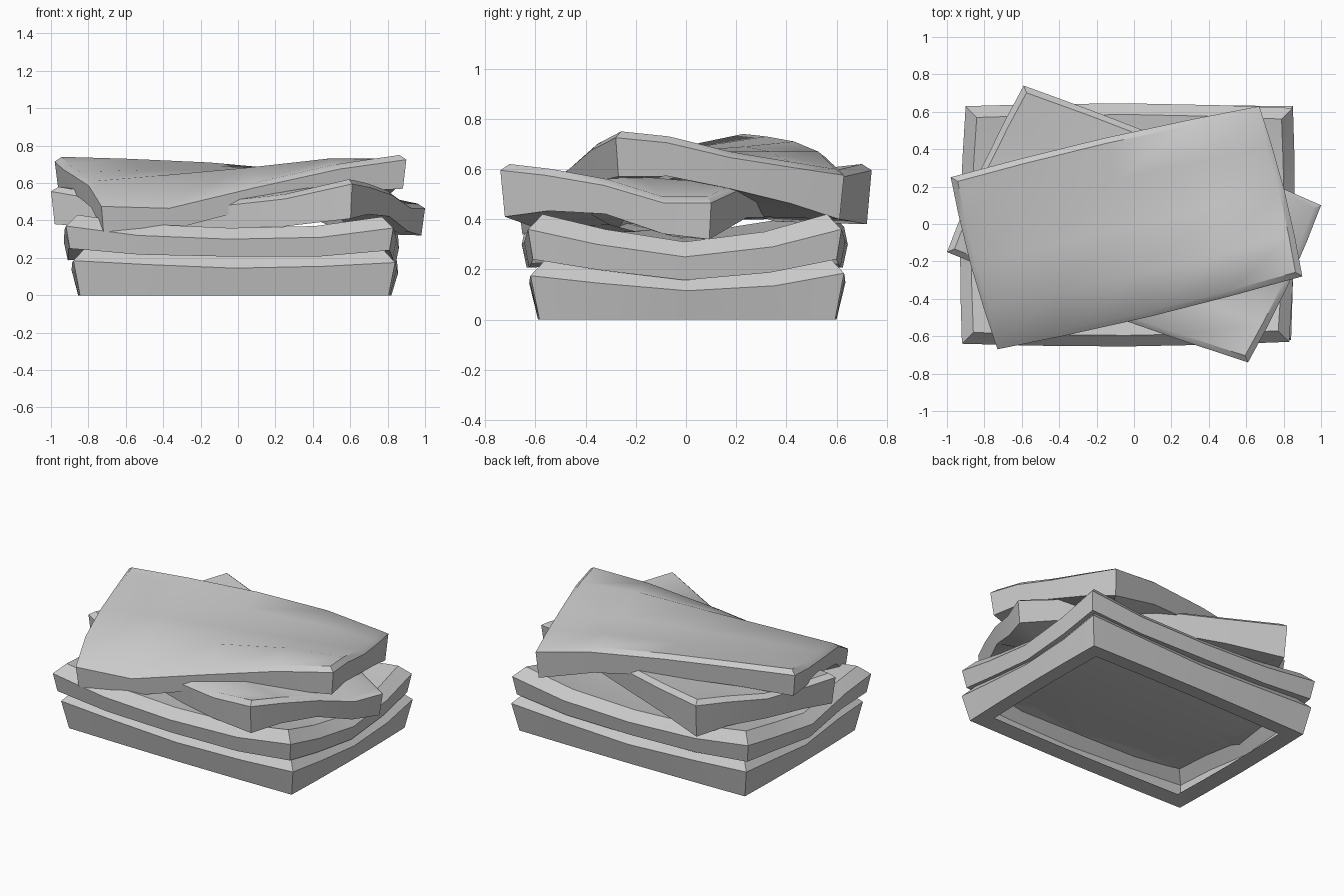
import bpy, bmesh, math
from mathutils import Vector

if "Cube" in bpy.data.objects:
    bpy.data.objects.remove(bpy.data.objects["Cube"])

STEPS = [0.0, 0.22, 0.5, 0.78, 1.0]
N = len(STEPS)
# border of the grid, counter-clockwise from the front-left corner
BORDER = ([(i, 0) for i in range(N - 1)] + [(N - 1, j) for j in range(N - 1)]
          + [(i, N - 1) for i in range(N - 1, 0, -1)] + [(0, j) for j in range(N - 1, 0, -1)])


def folded_slab(name, corners, heights, thick, pinch, chamfer, drop, bulge, tuck, lip):
    """Sagging slab: corners A,B,C,D run front-left, front-right, back-right,
    back-left; heights are rows from front to back; thick holds the four
    corner thicknesses (None = flat open base on z = 0), pinch thins mid-edges."""
    a, b, c, d = [Vector(p) for p in corners]
    lu, lv = (b - a).length, (d - a).length

    def blend(q, u, v):
        return (q[0] * (1 - u) + q[1] * u) * (1 - v) + (q[3] * (1 - u) + q[2] * u) * v

    def place(i, j, inset):
        u0, v0 = STEPS[i], STEPS[j]
        u = 0.5 + (u0 - 0.5) * (1 - 2 * inset / lu)
        v = 0.5 + (v0 - 0.5) * (1 - 2 * inset / lv)
        # edges bow outward between the pointed corners
        v += bulge / lv * (2 * v0 - 1) * math.sin(math.pi * u0)
        u += bulge / lu * (2 * u0 - 1) * math.sin(math.pi * v0)
        return blend((a, b, c, d), u, v)

    bm = bmesh.new()
    grid = [[bm.verts.new((*place(i, j, chamfer), heights[j][i]))
             for i in range(N)] for j in range(N)]
    for j in range(N - 1):
        for i in range(N - 1):
            bm.faces.new((grid[j][i], grid[j][i + 1], grid[j + 1][i + 1], grid[j + 1][i]))

    def base(i, j):
        if thick is None:
            return 0.0
        u, v = STEPS[i], STEPS[j]
        thin = 1 - pinch * max(math.sin(math.pi * u), math.sin(math.pi * v))
        return heights[j][i] - blend(thick, u, v) * thin

    # chamfer edge, lower edge, then the turned-under lip
    rings = [[grid[j][i] for i, j in BORDER]]
    rings.append([bm.verts.new((*place(i, j, 0), heights[j][i] - drop)) for i, j in BORDER])
    rings.append([bm.verts.new((*place(i, j, tuck), base(i, j))) for i, j in BORDER])
    rings.append([bm.verts.new((*place(i, j, lip), base(i, j) + 0.01)) for i, j in BORDER])
    for up, low in zip(rings, rings[1:]):
        for k in range(len(up)):
            m = (k + 1) % len(up)
            bm.faces.new((up[k], low[k], low[m], up[m]))

    mesh = bpy.data.meshes.new(name)
    bm.to_mesh(mesh)
    bm.free()
    ob = bpy.data.objects.new(name, mesh)
    bpy.context.collection.objects.link(ob)
    bpy.ops.object.select_all(action='DESELECT')
    ob.select_set(True)
    bpy.context.view_layer.objects.active = ob
    bpy.ops.object.shade_smooth_by_angle(angle=math.radians(40))
    return ob


# bottom slab, open underneath inside a narrow lip
folded_slab("bottom_slab",
            [(-0.88, -0.61), (0.84, -0.62), (0.85, 0.63), (-0.88, 0.62)],
            [[0.25, 0.23, 0.21, 0.22, 0.24],
             [0.24, 0.21, 0.19, 0.20, 0.21],
             [0.20, 0.19, 0.18, 0.18, 0.18],
             [0.23, 0.20, 0.19, 0.20, 0.20],
             [0.25, 0.23, 0.21, 0.23, 0.25]],
            None, 0, 0.06, 0.065, 0.01, 0.035, 0.14)

# second slab with upturned ends
folded_slab("lower_middle_slab",
            [(-0.92, -0.64), (0.83, -0.63), (0.85, 0.62), (-0.90, 0.63)],
            [[0.43, 0.38, 0.36, 0.37, 0.42],
             [0.41, 0.35, 0.33, 0.34, 0.36],
             [0.34, 0.32, 0.30, 0.31, 0.31],
             [0.39, 0.34, 0.32, 0.33, 0.35],
             [0.43, 0.38, 0.36, 0.37, 0.42]],
            (0.18, 0.18, 0.18, 0.18), 0.15, 0.06, 0.06, 0.02, 0.02, 0.25)

# third slab, turned clockwise
folded_slab("upper_middle_slab",
            [(-1.0, -0.15), (0.61, -0.74), (1.0, 0.10), (-0.59, 0.74)],
            [[0.58, 0.52, 0.49, 0.54, 0.62],
             [0.57, 0.54, 0.54, 0.57, 0.60],
             [0.56, 0.55, 0.55, 0.57, 0.56],
             [0.60, 0.57, 0.56, 0.55, 0.49],
             [0.62, 0.59, 0.56, 0.56, 0.49]],
            (0.20, 0.21, 0.17, 0.24), 0.27, 0.03, 0.025, 0.02, 0.015, 0.3)

# top slab, turned the other way, two corners drooping
folded_slab("top_slab",
            [(-0.73, -0.67), (0.90, -0.28), (0.67, 0.63), (-0.98, 0.25)],
            [[0.50, 0.49, 0.60, 0.70, 0.75],
             [0.61, 0.64, 0.68, 0.73, 0.73],
             [0.66, 0.67, 0.67, 0.67, 0.67],
             [0.70, 0.70, 0.69, 0.67, 0.63],
             [0.74, 0.73, 0.71, 0.67, 0.60]],
            (0.16, 0.18, 0.20, 0.17), 0.22, 0.03, 0.025, 0.02, 0.015, 0.3)
